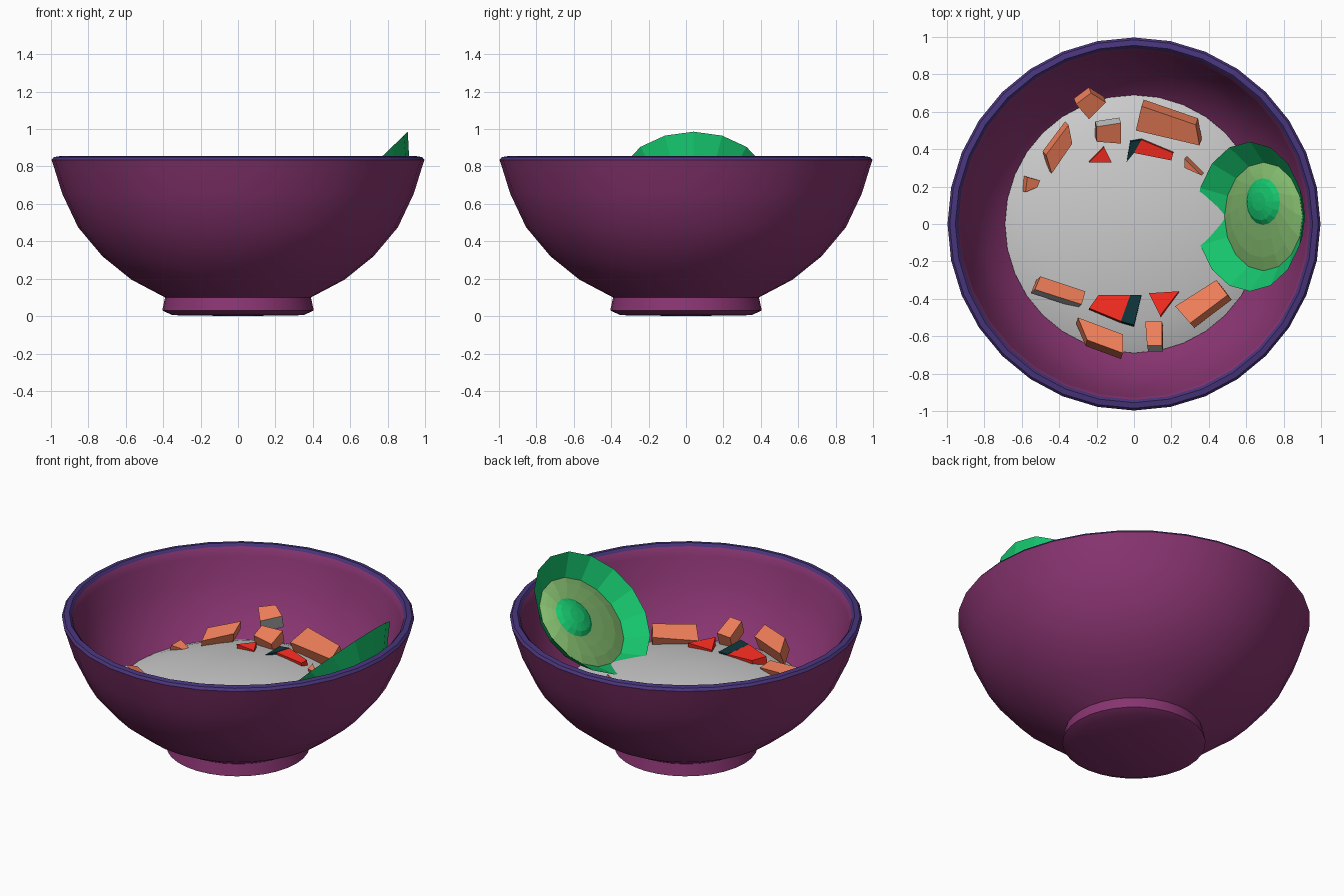
import bpy, bmesh, math
from mathutils import Vector, Matrix

if "Cube" in bpy.data.objects:
    bpy.data.objects.remove(bpy.data.objects["Cube"])


def mat(name, rgb):
    m = bpy.data.materials.new(name)
    m.diffuse_color = (*rgb, 1)
    m.use_nodes = True
    m.node_tree.nodes["Principled BSDF"].inputs["Base Color"].default_value = m.diffuse_color
    return m


PURPLE = mat("purple", (0.25, 0.035, 0.165))
RIM = mat("rim_blue", (0.065, 0.035, 0.2))
CARROT = mat("carrot", (0.86, 0.21, 0.10))
RED = mat("red", (0.92, 0.025, 0.015))
TEAL = mat("dark_teal", (0.004, 0.035, 0.04))
GREEN = mat("green", (0.008, 0.55, 0.15))
FLESH = mat("pale_green", (0.22, 0.48, 0.15))


def finish(name, bm, mats, smooth=None, recalc=True):
    if recalc:
        bmesh.ops.recalc_face_normals(bm, faces=bm.faces)
    me = bpy.data.meshes.new(name)
    bm.to_mesh(me)
    bm.free()
    for m in mats:
        me.materials.append(m)
    ob = bpy.data.objects.new(name, me)
    bpy.context.collection.objects.link(ob)
    if smooth:
        bpy.ops.object.select_all(action='DESELECT')
        ob.select_set(True)
        bpy.context.view_layer.objects.active = ob
        bpy.ops.object.shade_smooth_by_angle(angle=math.radians(smooth))
    return ob


def rings(name, prof, segs, mats, smooth=None, matrix=None):
    """Stack of circles (radius, height, x offset, y offset, material of the band above)."""
    bm = bmesh.new()
    loops = []
    for r, z, ox, oy, _ in prof:
        n = segs if r > 0 else 1
        loops.append([bm.verts.new((ox + r * math.cos(2 * math.pi * i / segs),
                                    oy + r * math.sin(2 * math.pi * i / segs), z))
                      for i in range(n)])
    for a, b, p in zip(loops, loops[1:], prof):
        for i in range(segs):
            j = (i + 1) % segs
            vs = [a[i % len(a)], a[j % len(a)], b[j % len(b)], b[i % len(b)]]
            f = bm.faces.new(list(dict.fromkeys(vs)))
            f.material_index = p[4]
    if matrix:
        bm.transform(matrix)
    return finish(name, bm, mats, smooth)


# bowl: outside, coloured rim, inside
outer = [(0, 0), (0.35, 0.005), (0.405, 0.03), (0.39, 0.10), (0.57, 0.195),
         (0.725, 0.32), (0.855, 0.475), (0.94, 0.655), (0.985, 0.80)]
lip = [(0.997, 0.835), (0.985, 0.85), (0.955, 0.855), (0.94, 0.84)]
inner = [(0.925, 0.79), (0.885, 0.65), (0.80, 0.48), (0.68, 0.355),
         (0.53, 0.25), (0.3, 0.16), (0, 0.14)]
prof = [(r, z, 0, 0, 0) for r, z in outer]
prof += [(r, z, 0, 0, 1) for r, z in lip[:-1]] + [(*lip[-1], 0, 0, 0)]
prof += [(r, z, 0, 0, 0) for r, z in inner]
rings("bowl", prof, 32, [PURPLE, RIM], 40)

# rice filling: low dome
rice = [(0, 0.2), (0.42, 0.22), (0.69, 0.375), (0.63, 0.40), (0.52, 0.43),
        (0.35, 0.46), (0.18, 0.48), (0, 0.485)]
rings("rice", [(r, z, 0, 0, 0) for r, z in rice], 32, [], 40)

# avocado half: faceted dish with pale flesh mound and stone, leaning on the wall
tilt = Matrix(((0.72, 0, -0.69, 0.62), (0, 1, 0, 0.04), (0.69, 0, 0.72, 0.71), (0, 0, 0, 1)))
rings("avocado", [
    (0, -0.19, 0, 0, 0), (0.18, -0.165, 0, 0, 0), (0.30, -0.115, 0, 0, 0),
    (0.40, 0, 0, 0, 0), (0.29, -0.105, 0, 0, 1), (0.24, -0.085, 0.01, 0.02, 1),
    (0.18, -0.07, 0.025, 0.05, 1), (0.125, -0.06, 0.04, 0.08, 0),
    (0.10, -0.04, 0.04, 0.08, 0), (0.05, -0.025, 0.04, 0.08, 0),
    (0, -0.022, 0.04, 0.08, 0)], 16, [GREEN, FLESH], None, tilt)


def chunk(name, pts, z, main, h=0.09, slope=0.4, grey=0):
    """Prism cut tilted towards the bowl centre; grey: 1 outer sides, -1 inner sides."""
    c = sum((Vector(p) for p in pts), Vector((0, 0))) / len(pts)
    out = c.normalized()
    n = Vector((-slope * out.x, -slope * out.y, 1)).normalized()
    bm = bmesh.new()
    top = []
    for p in pts:
        d = Vector(p) - c
        top.append(bm.verts.new((p[0], p[1], z + slope * d.dot(out))))
    bot = [bm.verts.new(v.co - n * h) for v in top]
    bm.faces.new(top)
    bm.faces.new(bot[::-1]).material_index = 1
    for i in range(len(pts)):
        j = (i + 1) % len(pts)
        f = bm.faces.new((top[i], bot[i], bot[j], top[j]))
        mid = (Vector(pts[i]) + Vector(pts[j])) / 2 - c
        if grey and mid.normalized().dot(out) * grey > 0.6:
            f.material_index = 1
    return finish(name, bm, [main, None])


# carrot pieces: outline seen from above, height, thickness, grey side
carrots = [
    ([(-.31, .64), (-.23, .70), (-.15, .65), (-.24, .56)], .56, .09, -1),
    ([(.04, .63), (.33, .53), (.35, .42), (.01, .50)], .52, .10, 0),
    ([(-.35, .53), (-.33, .43), (-.44, .27), (-.47, .37)], .49, .07, 0),
    ([(-.57, .25), (-.46, .22), (-.58, .17)], .43, .05, 0),
    ([(.27, .35), (.36, .26), (.27, .30)], .48, .05, 0),
    ([(-.20, .52), (-.07, .54), (-.07, .43), (-.20, .44)], .51, .08, 1),
    ([(-.50, -.28), (-.26, -.36), (-.28, -.43), (-.53, -.35)], .49, .08, 1),
    ([(-.30, -.50), (-.06, -.59), (-.06, -.69), (-.25, -.62)], .52, .09, 0),
    ([(.06, -.52), (.15, -.52), (.15, -.65), (.07, -.65)], .52, .09, 1),
    ([(.22, -.44), (.44, -.30), (.50, -.38), (.30, -.53)], .49, .09, 0),
]
for i, (pts, z, h, g) in enumerate(carrots):
    chunk(f"carrot_piece_{i + 1}", pts, z, CARROT, h, 0.4, g)

# red wedges and their dark ends
wedges = [
    ("red_wedge_1", [(-.16, .41), (-.12, .33), (-.24, .33)], RED),
    ("red_wedge_2", [(.04, .45), (.21, .38), (.20, .34), (0, .38)], RED),
    ("red_wedge_2_end", [(-.02, .44), (.04, .45), (0, .38), (-.04, .33)], TEAL),
    ("red_wedge_3", [(-.19, -.38), (-.02, -.38), (-.07, -.52), (-.24, -.45)], RED),
    ("red_wedge_3_end", [(-.02, -.38), (.04, -.38), (0, -.54), (-.07, -.52)], TEAL),
    ("red_wedge_4", [(.08, -.37), (.24, -.36), (.14, -.49)], RED),
]
for name, pts, m in wedges:
    chunk(name, pts, 0.475, m, 0.06, 0.15)
